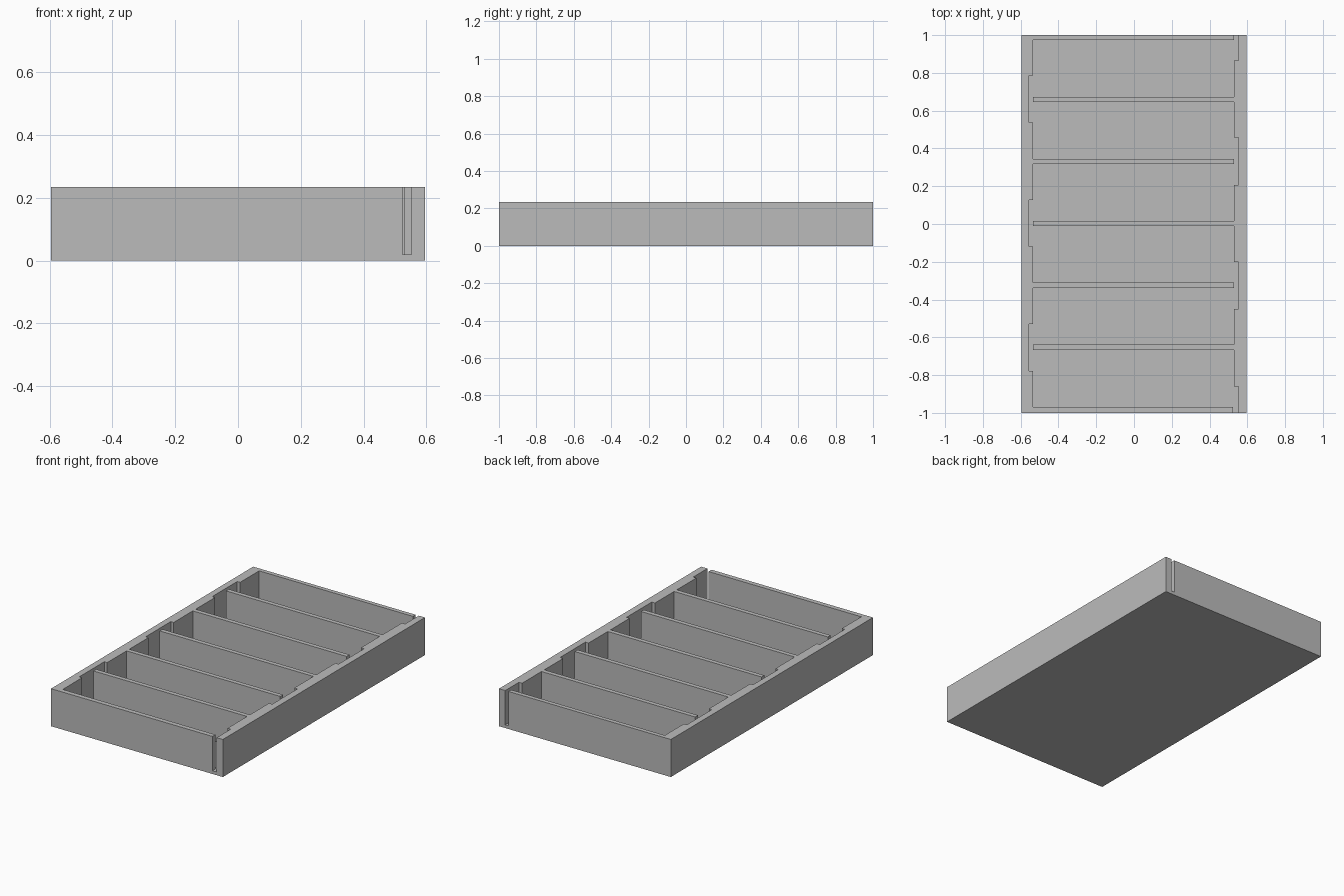
import bpy, bmesh

cube = bpy.data.objects.get("Cube")
if cube:
    bpy.data.objects.remove(cube, do_unlink=True)

HALF_X, HEIGHT, FLOOR = 0.595, 0.235, 0.02
LEFT_X, LEFT_NOTCH = -0.535, -0.555
RIGHT_X, RIGHT_NOTCH = 0.53, 0.552
FRONT_Y, BACK_Y = -0.97, 0.973

grey = bpy.data.materials.new("plain grey")
grey.use_nodes = True
colour = (0.5, 0.5, 0.5, 1)
grey.diffuse_color = colour
grey.node_tree.nodes["Principled BSDF"].inputs["Base Color"].default_value = colour


def prism(name, outline, z0, z1):
    """Extrude a flat outline between two heights."""
    bm = bmesh.new()
    face = bm.faces.new([bm.verts.new((x, y, z0)) for x, y in outline])
    top = bmesh.ops.extrude_face_region(bm, geom=[face])["geom"]
    verts = [v for v in top if isinstance(v, bmesh.types.BMVert)]
    bmesh.ops.translate(bm, verts=verts, vec=(0, 0, z1 - z0))
    bmesh.ops.recalc_face_normals(bm, faces=bm.faces)
    mesh = bpy.data.meshes.new(name)
    bm.to_mesh(mesh)
    bm.free()
    mesh.materials.append(grey)
    obj = bpy.data.objects.new(name, mesh)
    bpy.context.collection.objects.link(obj)
    return obj


def rect(x0, x1, y0, y1):
    return [(x0, y0), (x1, y0), (x1, y1), (x0, y1)]


# Inside of the tray: end slots on one side, alternating wall notches
inside = [(LEFT_X, FRONT_Y), (0.523, FRONT_Y), (0.523, -1.1),
          (RIGHT_NOTCH, -1.1), (RIGHT_NOTCH, -0.86), (RIGHT_X, -0.86)]
for y0, y1 in ((-0.45, -0.2), (0.207, 0.458)):
    inside += [(RIGHT_X, y0), (RIGHT_NOTCH, y0), (RIGHT_NOTCH, y1), (RIGHT_X, y1)]
inside += [(RIGHT_X, 0.865), (RIGHT_NOTCH, 0.865), (RIGHT_NOTCH, 1.1),
           (RIGHT_X, 1.1), (RIGHT_X, BACK_Y), (LEFT_X, BACK_Y)]
for y0, y1 in ((0.538, 0.785), (-0.12, 0.128), (-0.778, -0.53)):
    inside += [(LEFT_X, y1), (LEFT_NOTCH, y1), (LEFT_NOTCH, y0), (LEFT_X, y0)]

# Tray body, hollowed in one cut
tray = prism("tray_body", rect(-HALF_X, HALF_X, -1, 1), 0, HEIGHT)
cutter = prism("tray_cutter", inside, FLOOR, HEIGHT + 0.1)
cutter.hide_render = True
cutter.hide_viewport = True
cutter.display_type = 'WIRE'
cut = tray.modifiers.new("hollow", 'BOOLEAN')
cut.operation = 'DIFFERENCE'
cut.solver = 'EXACT'
cut.object = cutter

# Five evenly spaced dividers
for i in range(5):
    y = 0.003 + (i - 2) * 0.328
    prism(f"divider_{i + 1}", rect(LEFT_X, RIGHT_X, y - 0.014, y + 0.014), FLOOR, HEIGHT)
